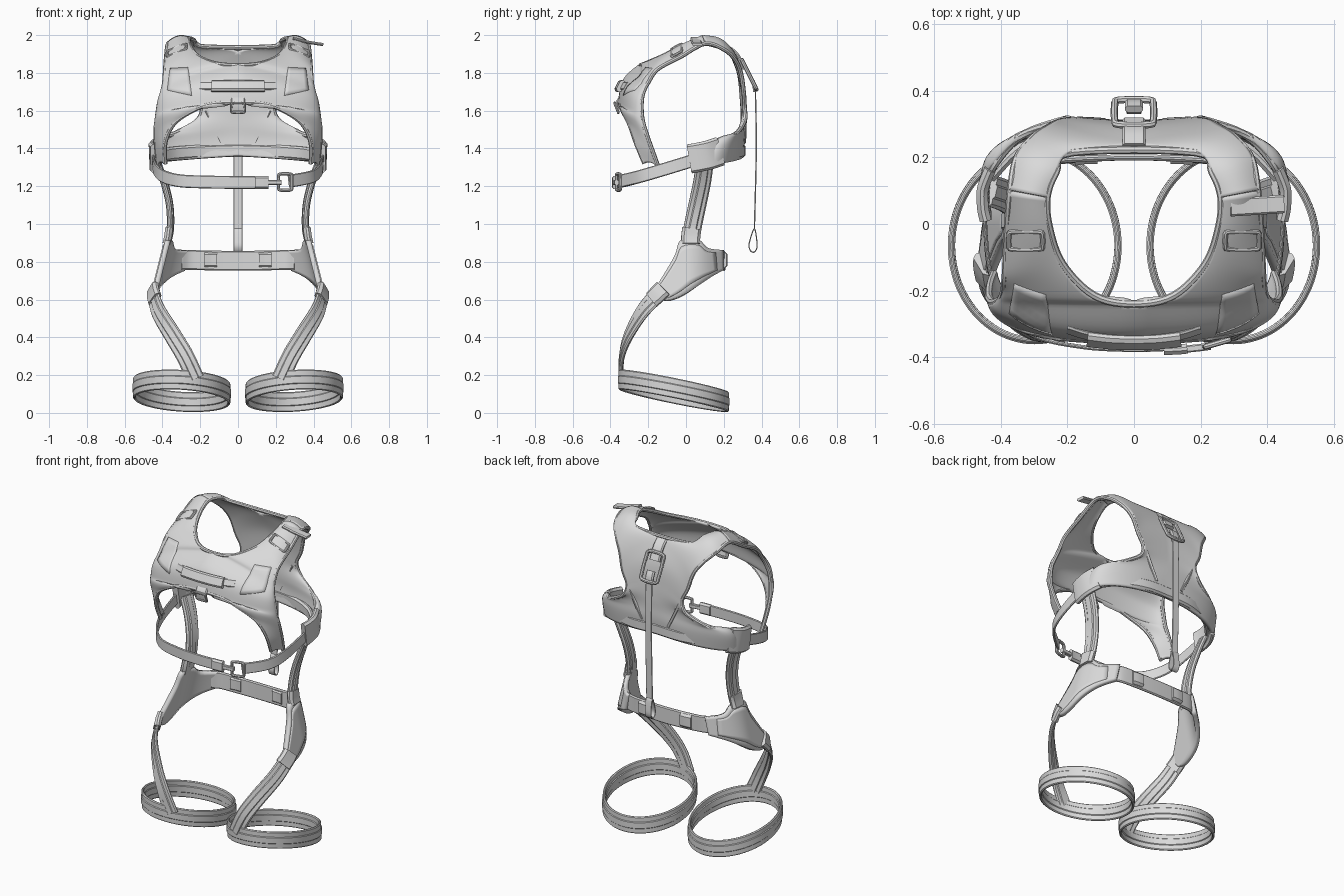
import bpy, bmesh, math
from mathutils import Vector

cube = bpy.data.objects.get("Cube")
if cube:
    bpy.data.objects.remove(cube)

grey = bpy.data.materials.new("light grey fabric")
grey.use_nodes = True
grey.diffuse_color = (0.7, 0.7, 0.7, 1)
grey.node_tree.nodes["Principled BSDF"].inputs["Base Color"].default_value = (0.7, 0.7, 0.7, 1)


def spline(pts, n=6, closed=False):
    """Smooth curve through the points."""
    pts = [Vector(p) for p in pts]
    m, out = len(pts), []
    for i in range(m if closed else m - 1):
        a, b, c, d = [pts[j % m] if closed else pts[min(max(j, 0), m - 1)] for j in range(i - 1, i + 3)]
        for k in range(n):
            t = k / n
            out.append(b + (c - a) * t / 2 + (2*a - 5*b + 4*c - d) * t*t / 2 + (3*b - a - 3*c + d) * t**3 / 2)
    return out if closed else out + [pts[-1]]


def both(half):
    """Extend a half path across the centre plane."""
    return [(-p[0], p[1], p[2]) for p in reversed(half) if p[0] > 0.001] + list(half)


def finish(name, verts, faces, mirror=False, thick=0):
    me = bpy.data.meshes.new(name)
    me.from_pydata([tuple(v) for v in verts], [], faces)
    ob = bpy.data.objects.new(name, me)
    bpy.context.collection.objects.link(ob)
    me.materials.append(grey)
    bm = bmesh.new()
    bm.from_mesh(me)
    bmesh.ops.recalc_face_normals(bm, faces=bm.faces)
    bm.to_mesh(me)
    bm.free()
    if mirror:
        ob.modifiers.new("Mirror", 'MIRROR').merge_threshold = 0.002
    if thick:
        s = ob.modifiers.new("Solidify", 'SOLIDIFY')
        s.thickness, s.offset = thick, 0
    bpy.ops.object.select_all(action='DESELECT')
    ob.select_set(True)
    bpy.context.view_layer.objects.active = ob
    bpy.ops.object.shade_smooth_by_angle(angle=math.radians(40))
    return ob


def skin(name, rings, ring_closed, path_closed, **kw):
    """Join equal rows of points with quads."""
    m, r = len(rings[0]), len(rings)
    faces = [(i*m + j, i*m + (j+1) % m, (i+1) % r*m + (j+1) % m, (i+1) % r*m + j)
             for i in range(r if path_closed else r - 1) for j in range(m if ring_closed else m - 1)]
    if ring_closed and not path_closed:
        faces += [tuple(range(m)), tuple(range((r-1)*m, r*m))]
    return finish(name, [p for ring in rings for p in ring], faces, **kw)


def radial(p):
    return Vector((p.x, p.y, 0))


def sweep(name, pts, section, hint=radial, closed=False, mirror=False, n=6):
    path, rings = spline(pts, n, closed), []
    m = len(path)
    for i, p in enumerate(path):
        a, b = (path[i-1], path[(i+1) % m]) if closed else (path[max(i-1, 0)], path[min(i+1, m-1)])
        tan = (b - a).normalized()
        side = tan.cross(hint(p)).normalized()
        nor = side.cross(tan)
        rings.append([p + side * u + nor * v for u, v in section])
    return skin(name, rings, True, closed, mirror=mirror)


def ribbon(name, pts, width, thick, **kw):
    w, t = width / 2, thick / 2
    c = min(t * 0.7, w * 0.3)
    return sweep(name, pts, [(-w, -t+c), (-w, t-c), (-w+c, t), (w-c, t), (w, t-c), (w, -t+c), (w-c, -t), (-w+c, -t)], **kw)


def tube(name, pts, radius, **kw):
    ang = [math.tau * k / 8 for k in range(8)]
    return sweep(name, pts, [(radius * math.cos(a), radius * math.sin(a)) for a in ang], **kw)


def frame(name, centre, u, v, radius, mirror=False):
    """Rounded rectangular wire ring spanned by half axes u and v."""
    c, u, v = Vector(centre), Vector(u), Vector(v)
    nor = u.cross(v)
    corners = [(1, .6), (.8, 1), (-.8, 1), (-1, .6), (-1, -.6), (-.8, -1), (.8, -1), (1, -.6)]
    tube(name, [c + u*a + v*b for a, b in corners], radius, hint=lambda p: nor, closed=True, mirror=mirror, n=3)


def panel(name, rows, thick, cols=16):
    """Half garment panel: rows run from inner to outer edge; k=1 rounds a row like a torso."""
    inner, outer = spline([r[0] for r in rows]), spline([r[1] for r in rows])
    ks = spline([(r[2], 0, 0) for r in rows])
    rings = []
    for a, b, k in zip(inner, outer, ks):
        a.x = max(a.x, 0)
        ring = []
        for j in range(cols + 1):
            t = j / cols
            s, c = math.sin(t * math.pi / 2), 1 - math.cos(t * math.pi / 2)
            lin, d = a.lerp(b, t), b - a
            arc = Vector((a.x + d.x * s, a.y + d.y * c, lin.z))
            ring.append(lin + (arc - lin) * k.x + Vector((0, 0, 0.08 * t * (1 - t) * max(1 - k.x, 0))))
        rings.append(ring)
    return skin(name, rings, False, False, mirror=True, thick=thick)


# Vest: front yoke with side straps, and back panel with waist wings
front = [((.262, .08, 1.98), (.37, .1, 1.955), 0), ((.255, -.01, 1.945), (.38, -.03, 1.885), 0),
         ((.215, -.12, 1.89), (.385, -.15, 1.82), .3), ((.12, -.215, 1.85), (.39, -.20, 1.75), .8),
         ((0, -.24, 1.84), (.40, -.225, 1.70), 1), ((0, -.325, 1.76), (.415, -.235, 1.65), 1),
         ((0, -.35, 1.645), (.425, -.235, 1.59), 1), ((.14, -.345, 1.635), (.43, -.23, 1.55), 1),
         ((.24, -.335, 1.60), (.435, -.22, 1.51), .8), ((.34, -.30, 1.53), (.435, -.2, 1.45), .6),
         ((.385, -.265, 1.43), (.43, -.175, 1.38), .4), ((.385, -.22, 1.32), (.42, -.15, 1.31), .3)]
back = [front[0], ((.235, .155, 1.975), (.35, .2, 1.925), 0),
        ((.185, .215, 1.94), (.30, .26, 1.87), .2), ((0, .235, 1.915), (.255, .29, 1.80), .3),
        ((0, .28, 1.8), (.225, .305, 1.7), .4), ((0, .295, 1.67), (.19, .31, 1.62), .4),
        ((0, .30, 1.58), (.22, .31, 1.545), .6), ((0, .30, 1.52), (.345, .26, 1.475), 1),
        ((0, .30, 1.45), (.43, .16, 1.435), 1.25), ((0, .29, 1.36), (.445, .1, 1.31), 1.25)]
vest = panel("vest_front", front, .02)
panel("vest_back", back, .022)

# Edge bindings
rim = .012
neck = [r[0] for r in reversed(front[:5])] + [r[0] for r in back[1:4]]
tube("neck_binding", both(neck)[:-1], rim, closed=True, hint=lambda p: Vector((0, 0, 1)))
tube("armhole_binding", [r[1] for r in reversed(front)] + [r[1] for r in back[1:]], rim,
     mirror=True, hint=lambda p: Vector((1, 0, .01)))
tube("chest_arch_binding", both([r[0] for r in front[6:]]), rim)
ribbon("back_waist_band", both([(0, .298, 1.39), (.17, .293, 1.385), (.33, .235, 1.375), (.43, .14, 1.36)]), .07, .03)
ribbon("back_seam", [(.17, .307, 1.6), (.135, .306, 1.52), (.09, .303, 1.43)], .018, .028, mirror=True)

# Chest patches and handle
quad = [(.265, 1.83), (.36, 1.825), (.375, 1.71), (.245, 1.68)]
grid = []
for i in range(7):
    lo, hi = [Vector(quad[a]).lerp(Vector(quad[b]), i / 6) for a, b in ((0, 3), (1, 2))]
    grid.append([(q.x, -.6, q.y) for q in (lo.lerp(hi, j / 6) for j in range(7))])
patch = skin("chest_patch", grid, False, False)
wrap = patch.modifiers.new("Wrap", 'SHRINKWRAP')
wrap.target, wrap.wrap_method, wrap.use_project_y, wrap.offset = vest, 'PROJECT', True, .003
patch.modifiers.new("Mirror", 'MIRROR')
patch.modifiers.new("Solidify", 'SOLIDIFY').thickness = .007


def slope(p):
    return Vector((p.x * .3, -1, .5))


ribbon("chest_handle_strap", both([(0, -.342, 1.73), (.12, -.337, 1.73), (.2, -.315, 1.73)]), .045, .015, hint=slope)
ribbon("chest_handle_grip", both([(0, -.355, 1.73), (.07, -.353, 1.73), (.14, -.345, 1.73)]), .065, .03, hint=slope)
ribbon("chest_loop_tab", [(0, -.345, 1.67), (0, -.365, 1.64), (0, -.36, 1.6)], .075, .018)
frame("chest_ring", (0, -.368, 1.615), (.035, 0, 0), (0, -.01, .025), .007)

# Shoulder adjusters and loose strap end
frame("shoulder_buckle", (.325, -.05, 1.92), (.05, 0, -.02), (0, .026, .014), .008, mirror=True)
ribbon("loose_strap_end", [(.29, .05, 1.983), (.37, .055, 1.963), (.45, .06, 1.95)], .055, .016,
       hint=lambda p: Vector((0, 0, 1)))

# Chest belt with side pads, snap hook and ring
belt = [(0, -.378, 1.22), (.15, -.37, 1.222), (.3, -.335, 1.228), (.39, -.25, 1.25), (.435, -.13, 1.285), (.45, .05, 1.34)]
ribbon("belt_right", both(belt)[:6] + [(.11, -.375, 1.22)], .068, .012)
ribbon("belt_left", [(.27, -.35, 1.226)] + belt[3:], .068, .012)
ribbon("belt_buckle", [(.09, -.378, 1.22), (.13, -.377, 1.22), (.16, -.374, 1.22)], .07, .03)
ribbon("snap_hook_bar", [(.15, -.376, 1.22), (.19, -.372, 1.22), (.23, -.367, 1.22)], .025, .022)
frame("snap_hook_ring", (.25, -.358, 1.222), (.035, .01, 0), (0, 0, .042), .009)
ribbon("side_pad", [(.445, .02, 1.345), (.452, .06, 1.352), (.45, .12, 1.365), (.425, .18, 1.385)], .155, .035, mirror=True)

# Back carabiner and hanging leash
ribbon("back_tab", [(0, .235, 1.93), (0, .275, 1.89), (0, .31, 1.82)], .07, .02)
frame("back_carabiner", (0, .335, 1.79), (.058, 0, 0), (0, .037, -.075), .011)
ribbon("leash_knot", [(0, .345, 1.77), (0, .36, 1.74), (0, .367, 1.7)], .055, .022)
ribbon("leash", [(0, .367, 1.72), (0, .372, 1.4), (0, .362, .97)], .045, .007)
ribbon("leash_loop", [(0, .362, .975), (0, .335, .9), (0, .338, .865), (0, .355, .85), (0, .372, .865), (0, .376, .9)],
       .045, .006, closed=True, hint=lambda p: p - Vector((0, .355, .9)))

# Side straps from vest to hips
side = [(.43, .1, 1.33), (.39, .085, 1.22), (.362, .06, 1.1), (.358, .035, .98), (.375, .025, .9)]
ribbon("side_strap", side, .095, .025, mirror=True)
ribbon("side_strap_webbing", side, .045, .036, mirror=True)
ribbon("hip_top_buckle", [(.362, .03, .975), (.368, .025, .935), (.378, .025, .895)], .1, .04, mirror=True)

# Hip pads bent round the body
top = [(-.17, .65), (-.13, .71), (-.06, .83), (-.03, .91), (.06, .915), (.11, .87), (.19, .86)]
low = [(-.13, .60), (-.09, .595), (-.03, .615), (.03, .65), (.08, .685), (.13, .72), (.19, .755)]


def hip(inset, lift):
    def put(y, z):
        return Vector((.40 + .25 * (.8 - z) - 3.4 * max(y, 0)**2 + lift, y, z))
    a, b = [spline([(0, *p) for p in edge], 4) for edge in (top, low)]
    ends = range(2, len(a) - 2) if inset else range(len(a))
    return [[put(*a[i].lerp(b[i], inset + (1 - 2 * inset) * j / 8).yz) for j in range(9)] for i in ends]


skin("hip_pad", hip(0, 0), False, False, mirror=True, thick=.028)
skin("hip_pad_cover", hip(.12, .014), False, False, mirror=True, thick=.012)

# Rear waist belt
ribbon("waist_belt", both([(0, .2, .805), (.15, .195, .807), (.25, .185, .81), (.3, .16, .81)]), .105, .018)
ribbon("waist_buckle", [(.11, .2, .81), (.145, .2, .81), (.18, .195, .81)], .085, .04, mirror=True)


# Thigh straps, turning from the side of the hip to the front of the leg
def turning(p):
    return Vector((p.x - .25, p.y, 0))


thigh = [(.45, -.13, .645), (.425, -.225, .545), (.345, -.305, .41), (.28, -.34, .3), (.225, -.343, .18)]
ribbon("thigh_strap", thigh, .095, .018, mirror=True, hint=turning)
ribbon("thigh_strap_webbing", thigh, .045, .026, mirror=True, hint=turning)
ribbon("thigh_buckle", [(.45, -.12, .66), (.448, -.15, .63), (.44, -.18, .6)], .1, .04, mirror=True, hint=turning)

# Leg loops
loop = []
for k in range(16):
    c, s = math.cos(math.tau * k / 16), math.sin(math.tau * k / 16)
    loop.append((.298 + .25 * c, -.065 + .285 * s, .117 + .015 * c - .058 * s))
for name, width, thick in (("leg_loop", .105, .014), ("leg_loop_webbing", .05, .022)):
    ribbon(name, loop, width, thick, closed=True, mirror=True, hint=lambda p: p - Vector((.298, -.065, p.z)))
